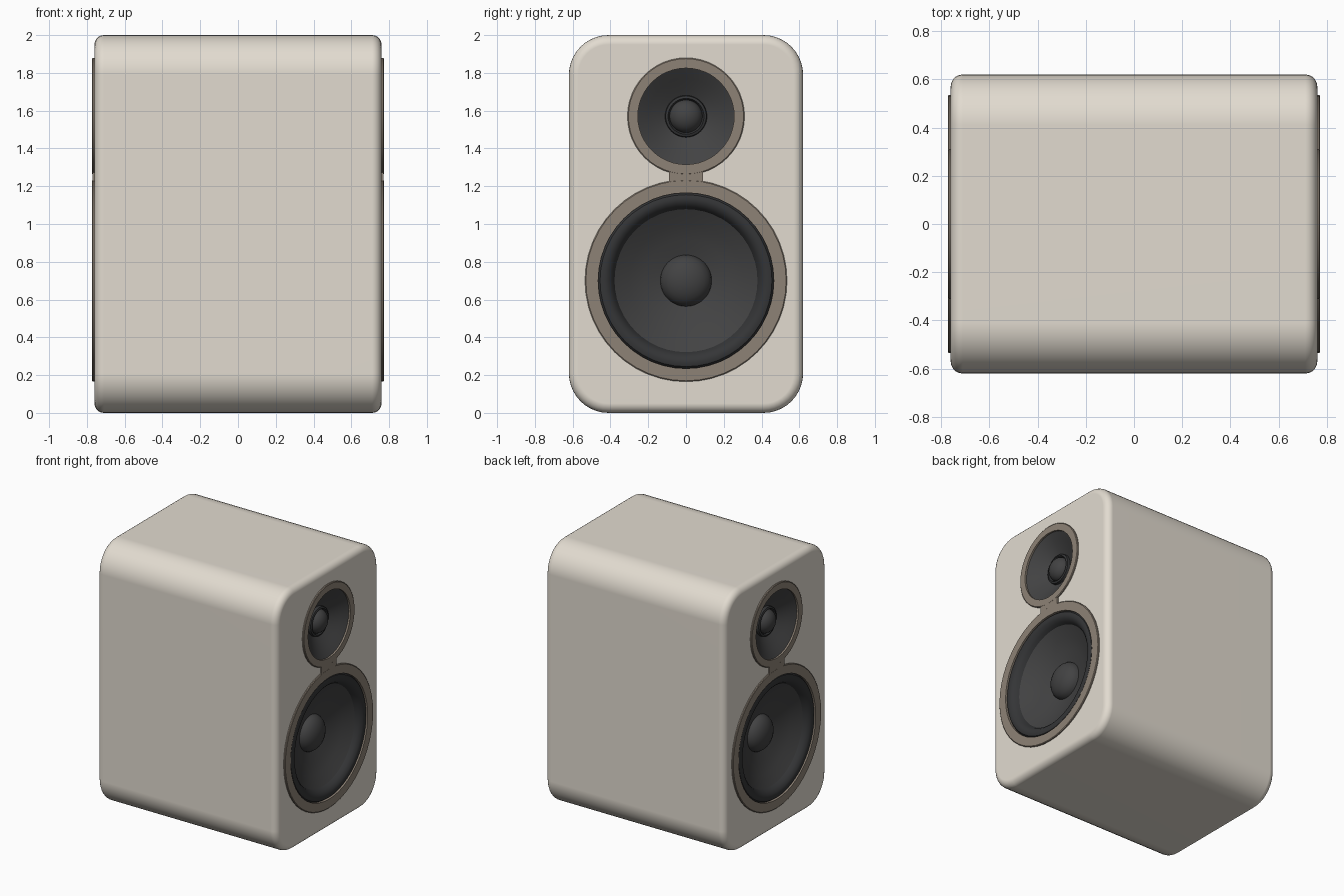
import bpy, bmesh, math
from mathutils import Matrix

if "Cube" in bpy.data.objects:
    bpy.data.objects.remove(bpy.data.objects["Cube"], do_unlink=True)


def material(name, rgb):
    m = bpy.data.materials.new(name)
    m.use_nodes = True
    m.diffuse_color = (*rgb, 1)
    m.node_tree.nodes["Principled BSDF"].inputs["Base Color"].default_value = (*rgb, 1)
    return m


CREAM = material("warm cream", (0.76, 0.71, 0.63))
TAUPE = material("taupe trim", (0.27, 0.225, 0.18))
CONE = material("charcoal cone", (0.055, 0.055, 0.056))
RUBBER = material("black rubber", (0.035, 0.036, 0.038))


def smooth(ob, angle=35):
    bpy.ops.object.select_all(action="DESELECT")
    ob.select_set(True)
    bpy.context.view_layer.objects.active = ob
    bpy.ops.object.shade_smooth_by_angle(angle=math.radians(angle))


def finish(name, bm, mat):
    """Turn a bmesh into a smooth-shaded object with one colour."""
    bmesh.ops.recalc_face_normals(bm, faces=bm.faces)
    mesh = bpy.data.meshes.new(name)
    bm.to_mesh(mesh)
    bm.free()
    mesh.materials.append(mat)
    ob = bpy.data.objects.new(name, mesh)
    bpy.context.collection.objects.link(ob)
    smooth(ob)
    return ob


def lathe(name, profile, z, side, mat, closed=False, steps=48):
    """Spin (radius, x) points around a sideways axis at height z."""
    bm = bmesh.new()
    verts = [bm.verts.new((x * side, 0, z + r)) for r, x in profile]
    pairs = list(zip(verts, verts[1:]))
    if closed:
        pairs.append((verts[-1], verts[0]))
    edges = [bm.edges.new(p) for p in pairs]
    bmesh.ops.spin(bm, geom=verts + edges, cent=(0, 0, z), axis=(1, 0, 0),
                   angle=math.tau, steps=steps, use_duplicate=False)
    bmesh.ops.remove_doubles(bm, verts=bm.verts, dist=0.0005)
    ob = finish(name, bm, mat)
    # open shells face outward along the side they sit on
    if not closed:
        total = sum(p.normal.x * p.area for p in ob.data.polygons)
        if total * side < 0:
            ob.data.flip_normals()


def dome(radius, base, height, n=6):
    return [(radius * math.cos(a), base + height * math.sin(a))
            for a in (i * math.pi / 2 / n for i in range(n + 1))]


# cabinet: large rounding along the length, small rounding on both ends
WIDTH, DEPTH, HEIGHT = 1.52, 1.24, 2.0
bm = bmesh.new()
bmesh.ops.create_cube(bm, size=1, matrix=Matrix.Translation((0, 0, HEIGHT / 2))
                      @ Matrix.Diagonal((WIDTH, DEPTH, HEIGHT, 1)))
long_edges = [e for e in bm.edges if abs(e.verts[0].co.x - e.verts[1].co.x) > 0.1]
bmesh.ops.bevel(bm, geom=long_edges, offset=0.21, segments=10, profile=0.5, affect="EDGES")
rim = [e for e in bm.edges if abs(e.verts[0].co.x - e.verts[1].co.x) < 0.001]
bmesh.ops.bevel(bm, geom=rim, offset=0.05, segments=5, profile=0.5, affect="EDGES")
cabinet = finish("cabinet", bm, CREAM)

# driver layout: name, height, trim outer radius, opening radius, pocket depth
DRIVERS = [("woofer", 0.70, 0.535, 0.465, 0.18),
           ("tweeter", 1.57, 0.31, 0.255, 0.14)]
END = WIDTH / 2
FACE = 0.772

for side, label in ((1, "left"), (-1, "right")):
    for kind, z, outer, inner, depth in DRIVERS:
        # round pocket cut into the cabinet end
        bm = bmesh.new()
        bmesh.ops.create_cone(bm, cap_ends=True, segments=48, radius1=inner + 0.01,
                              radius2=inner + 0.01, depth=2 * depth,
                              matrix=Matrix.Translation((side * END, 0, z))
                              @ Matrix.Rotation(math.pi / 2, 4, "Y"))
        cutter = finish(f"{label}_{kind}_cutter", bm, CREAM)
        cut = cabinet.modifiers.new("pocket", "BOOLEAN")
        cut.operation, cut.solver, cut.object = "DIFFERENCE", "EXACT", cutter
        bpy.context.view_layer.objects.active = cabinet
        bpy.ops.object.modifier_apply(modifier=cut.name)
        bpy.data.objects.remove(cutter, do_unlink=True)

        # trim ring
        lathe(f"{label}_{kind}_trim", [(outer, END - 0.02), (outer, FACE - 0.004),
              (outer - 0.005, FACE), (inner, FACE), (inner, END - 0.04)],
              z, side, TAUPE, closed=True)

    # neck joining the two trim rings
    bm = bmesh.new()
    bmesh.ops.create_cube(bm, size=1, matrix=Matrix.Translation((side * 0.7595, 0, 1.25))
                          @ Matrix.Diagonal((0.024, 0.18, 0.07, 1)))
    finish(f"{label}_trim_neck", bm, TAUPE)

    # woofer: rolled surround, cone and centre dome
    lathe(f"{label}_woofer_surround",
          [(0.467, 0.75), (0.455, 0.766), (0.435, 0.772), (0.41, 0.765),
           (0.39, 0.745), (0.378, 0.72)], 0.70, side, RUBBER)
    lathe(f"{label}_woofer_cone", [(0.38, 0.722), (0.30, 0.675), (0.22, 0.64), (0.12, 0.61)],
          0.70, side, CONE)
    lathe(f"{label}_woofer_dome", dome(0.137, 0.61, 0.09), 0.70, side, CONE)

    # tweeter: flared horn, small collar and centre dome
    lathe(f"{label}_tweeter_horn", [(0.257, 0.76), (0.20, 0.725), (0.14, 0.685), (0.08, 0.655)],
          1.57, side, CONE)
    lathe(f"{label}_tweeter_collar", [(0.112, 0.665), (0.108, 0.69), (0.095, 0.695), (0.085, 0.675)],
          1.57, side, RUBBER)
    lathe(f"{label}_tweeter_dome", dome(0.088, 0.67, 0.07), 1.57, side, CONE)

# clean flat ends beside the rounded rims
smooth(cabinet)
flat = cabinet.modifiers.new("flat_ends", "WEIGHTED_NORMAL")
flat.keep_sharp = True
